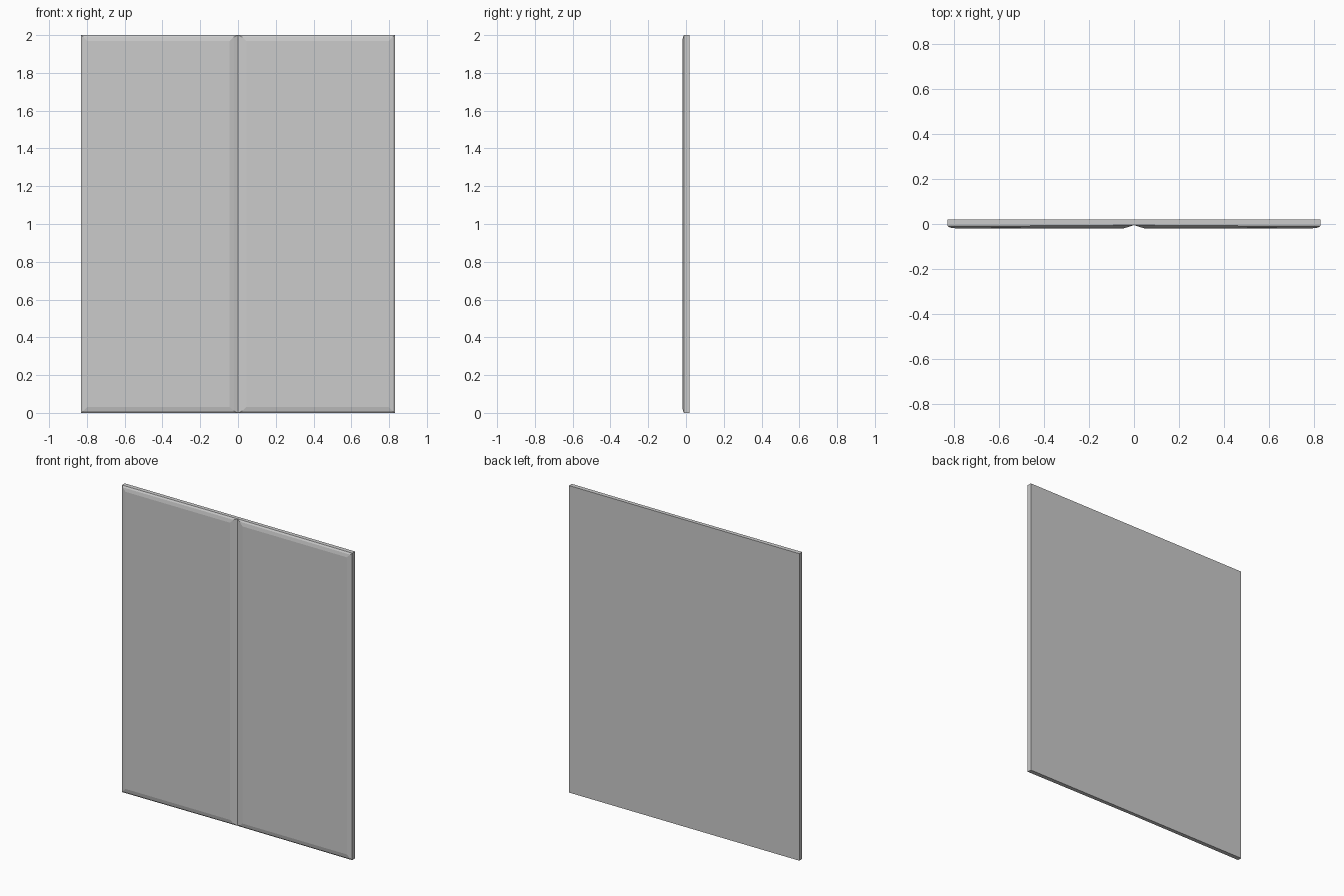
import bpy, bmesh

if "Cube" in bpy.data.objects:
    bpy.data.objects.remove(bpy.data.objects["Cube"])

W, H = 0.83, 2.0

# One leaf of the double panel: stacked rectangular loops from back to front
# (inner x, inner y, outer inset, outer y)
LOOPS = [
    (0.0, 0.019, 0.0, 0.019),
    (0.0, -0.005, 0.0, -0.010),
    (0.022, -0.0125, 0.010, -0.016),
    (0.045, -0.019, 0.032, -0.019),
]

bm = bmesh.new()
rings = []
for xi, yi, inset, yo in LOOPS:
    corners = [(xi, yi, inset), (W - inset, yo, inset),
               (W - inset, yo, H - inset), (xi, yi, H - inset)]
    rings.append([bm.verts.new(c) for c in corners])

# Sides, leaving the centre seam open for the mirror
for n, (a, b) in enumerate(zip(rings, rings[1:])):
    for i in range(4):
        if n == 0 and i == 3:
            continue
        j = (i + 1) % 4
        bm.faces.new((a[i], a[j], b[j], b[i]))

# Back and front faces
bm.faces.new(rings[0][::-1])
bm.faces.new(rings[-1])
bmesh.ops.recalc_face_normals(bm, faces=bm.faces)

mesh = bpy.data.meshes.new("double_panel")
bm.to_mesh(mesh)
bm.free()
panel = bpy.data.objects.new("double_panel", mesh)
bpy.context.collection.objects.link(panel)

# Second leaf, joined along the central groove
mirror = panel.modifiers.new("mirror", 'MIRROR')
mirror.use_axis[0] = True
mirror.use_clip = True
mirror.merge_threshold = 0.0005
